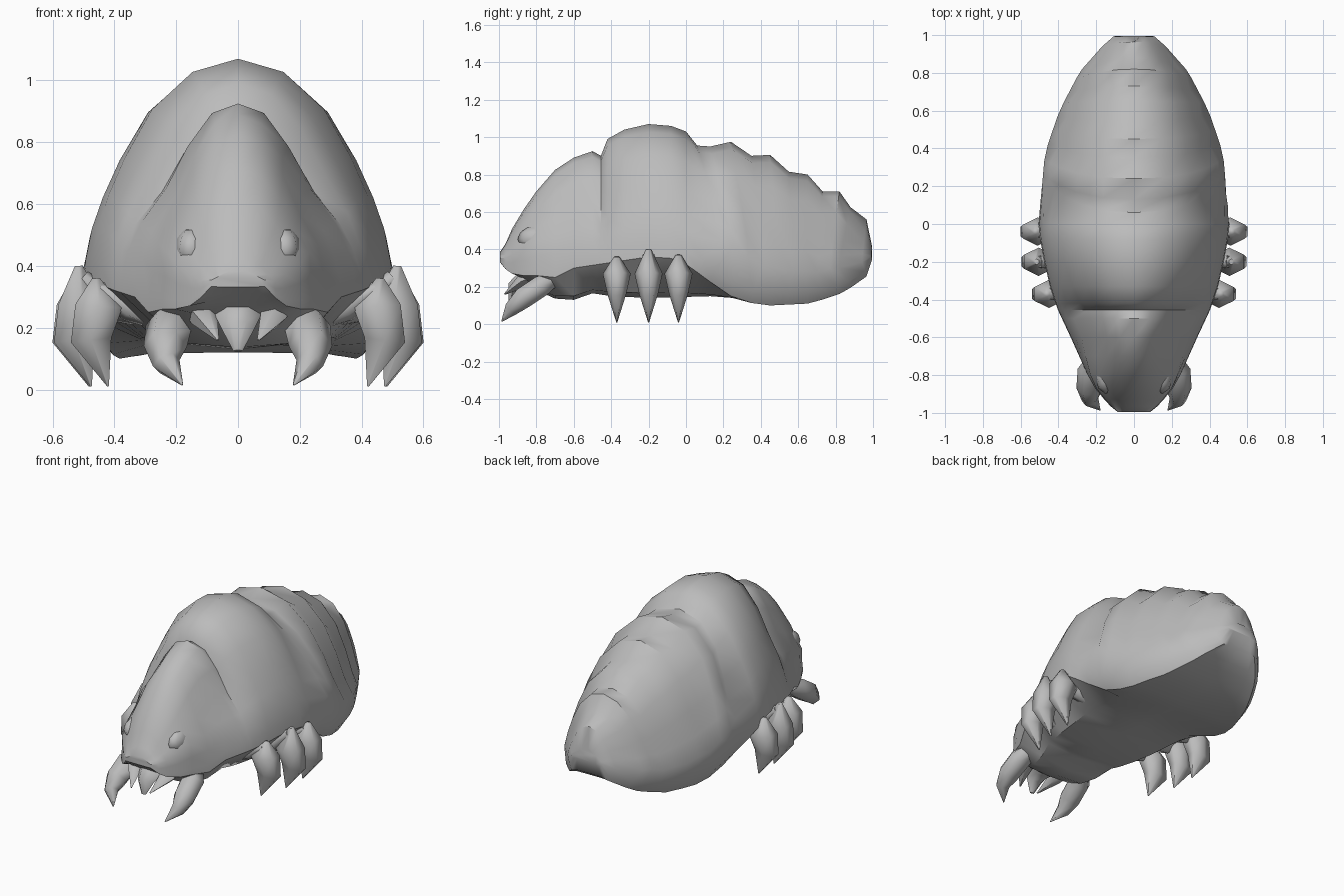
import bpy, bmesh, math
from mathutils import Vector

if "Cube" in bpy.data.objects:
    bpy.data.objects.remove(bpy.data.objects["Cube"])

grey = bpy.data.materials.new("chitin grey")
grey.diffuse_color = (0.5, 0.5, 0.5, 1)
grey.use_nodes = True
grey.node_tree.nodes["Principled BSDF"].inputs["Base Color"].default_value = grey.diffuse_color


def finish(name, bm, angle=50):
    bmesh.ops.remove_doubles(bm, verts=bm.verts, dist=0.0005)
    bmesh.ops.recalc_face_normals(bm, faces=bm.faces)
    me = bpy.data.meshes.new(name)
    bm.to_mesh(me)
    bm.free()
    ob = bpy.data.objects.new(name, me)
    bpy.context.collection.objects.link(ob)
    me.materials.append(grey)
    bpy.ops.object.select_all(action='DESELECT')
    ob.select_set(True)
    bpy.context.view_layer.objects.active = ob
    bpy.ops.object.shade_smooth_by_angle(angle=math.radians(angle))
    return ob


def loft(bm, rings):
    rows = [[bm.verts.new(p) for p in r] for r in rings]
    for a, b in zip(rows, rows[1:]):
        n = len(a)
        for i in range(n):
            j = (i + 1) % n
            bm.faces.new((a[i], a[j], b[j], b[i]))
    for row in (rows[0], rows[-1]):
        bm.faces.new(row)


def tube(name, path, sizes, sides=6, phase=0):
    """Tapered limb along a path; each size is (half width, half depth)."""
    pts = [Vector(p) for p in path]
    rings = []
    for i, p in enumerate(pts):
        t = (pts[min(i + 1, len(pts) - 1)] - pts[max(i - 1, 0)]).normalized()
        u = (Vector((1, 0, 0)) - t * t.x).normalized()
        v = t.cross(u)
        a, b = sizes[i]
        rings.append([p + u * a * math.cos(k * math.tau / sides + phase)
                      + v * b * math.sin(k * math.tau / sides + phase) for k in range(sides)])
    bm = bmesh.new()
    loft(bm, rings)
    return finish(name, bm, 65)


def pair(name, path, sizes, sides=6, phase=0):
    for side, s in (("right", 1), ("left", -1)):
        tube(f"{name}_{side}", [(x * s, y, z) for x, y, z in path], sizes, sides, phase)


def clamp(v):
    return min(1, max(0, v))


def lerp(table, y):
    for (a, p), (b, q) in zip(table, table[1:]):
        if y <= b:
            return p + (q - p) * max(0, (y - a) / (b - a))
    return table[-1][1]


# Body profiles along y: back ridge, shell rim, half width, belly
RIDGE = [(-.995, .385), (-.965, .43), (-.93, .51), (-.87, .61), (-.8, .71), (-.7, .825),
         (-.6, .89), (-.5, .925), (-.455, .9), (-.42, .99), (-.33, 1.04), (-.2, 1.07),
         (-.08, 1.06), (0, 1.03), (.06, .955), (.13, .95), (.24, .975), (.35, .9),
         (.45, .905), (.55, .815), (.65, .8), (.73, .71), (.82, .71), (.88, .625),
         (.965, .56), (.995, .42)]
RIM = [(-1, .34), (-.95, .275), (-.88, .26), (-.8, .26), (-.7, .25), (-.6, .3), (-.4, .33),
       (-.2, .36), (-.1, .36), (0, .32), (.1, .25), (.2, .17), (.3, .12), (.45, .1), (.65, .11),
       (.8, .15), (.96, .24), (1, .36)]
WIDTH = [(-1, .08), (-.96, .13), (-.88, .2), (-.8, .245), (-.6, .335), (-.45, .405),
         (-.3, .455), (-.1, .495), (.05, .51), (.2, .5), (.4, .463), (.6, .395),
         (.8, .29), (.9, .215), (1, .1)]
BELLY = [(-1, .335), (-.95, .3), (-.88, .25), (-.75, .14), (-.6, .13), (-.5, .165), (-.4, .15),
         (-.2, .14), (.15, .15), (.3, .135), (.45, .12), (.65, .13), (.8, .17),
         (.96, .25), (1, .37)]
# Half sections (width factor, height factor) from ridge to rim
HEAD = [(0, 1), (.22, .95), (.43, .77), (.61, .55), (.83, .36), (.93, .22), (.99, .08), (1, 0)]
SNOUT = [(0, 1), (.32, .95), (.6, .78), (.8, .56), (.97, .42), (.97, .24), (1, .08), (1, 0)]
THORAX = [(0, 1), (.31, .94), (.585, .77), (.77, .55), (.88, .38), (.95, .24), (.99, .1), (1, 0)]
TAIL = [(0, 1), (.33, .95), (.62, .79), (.81, .58), (.93, .4), (1, .25), (.96, .08), (.86, 0)]
GROOVES = (.06, .35, .55, .73, .88)


def body_ring(y):
    top, rim = lerp(RIDGE, y), lerp(RIM, y)
    belly = lerp(BELLY, y)
    # blend between neighbouring section shapes
    if y < -.44:
        a, b, k = HEAD, SNOUT, clamp((-.6 - y) / .25)
    elif y < -.15:
        a, b, k = HEAD, THORAX, clamp(.45 + (y + .42) / .3)
    else:
        a, b, k = THORAX, TAIL, clamp(y / .2)
    half = []
    for p, q in zip(a, b):
        fx, fz = (p[i] + (q[i] - p[i]) * k for i in (0, 1))
        # segment lines slant backwards down the flanks
        fade = clamp(y / .06) * clamp((1 - y) / .12)
        shift = (.15 - .24 * y) * fade * min(1, (1 - fz) * 1.5) * clamp((fz - .05) * 5)
        if y in GROOVES and .3 < fz < .9:
            fx *= .94
        notch = .02 if y > .98 and fz == 1 else 0
        half.append((lerp(WIDTH, y + shift) * fx, y + shift - notch, rim + (top - rim) * fz))
    under = lerp(WIDTH, y) * .62
    half += [(under, y, belly + (rim - belly) * .12), (0, y, belly)]
    return half + [(-x, yy, z) for x, yy, z in reversed(half[1:-1])]


bm = bmesh.new()
loft(bm, [body_ring(y) for y, _ in RIDGE])
finish("body_shell", bm, 40)

# Low brow ridges sunk into the head
for s in (1, -1):
    bm = bmesh.new()
    bmesh.ops.create_uvsphere(bm, u_segments=8, v_segments=6, radius=1)
    for v in bm.verts:
        v.co = Vector((s * (.15 + v.co.x * .055), -.8 + v.co.y * .1, .455 + v.co.z * .07))
    finish("brow_right" if s > 0 else "brow_left", bm, 80)

# Curved mandibles
pair("mandible", [(.19, -.7, .25), (.225, -.78, .2), (.235, -.87, .14), (.232, -.93, .085),
                  (.18, -.985, .015)],
     [(.05, .045), (.075, .065), (.07, .065), (.045, .045), (.003, .003)])
# Short feelers beside the mouth
pair("feeler", [(.13, -.78, .26), (.11, -.87, .235), (.065, -.97, .16)],
     [(.05, .04), (.045, .04), (.004, .004)], 5)
# Central mouth plate
tube("mouth_plate", [(0, -.76, .25), (0, -.86, .25), (0, -.92, .2), (0, -.94, .125)],
     [(.09, .06), (.08, .06), (.055, .04), (.015, .01)])

# Three pairs of legs: thigh plus pointed blade with a flat outer face
for label, y, x, top in (("front", -.37, .45, .36), ("middle", -.2, .505, .4),
                         ("rear", -.04, .51, .37)):
    pair(f"{label}_thigh", [(.27, y + .01, .24), (x - .1, y, .27), (x, y, top - .04)],
         [(.045, .05), (.05, .05), (.03, .035)])
    pair(f"{label}_leg", [(x + .01, y, top), (x, y, .27), (x + .025, y, .16), (x - .03, y, .01)],
         [(.015, .015), (.088, .075), (.076, .05), (.003, .003)], 6, math.pi / 6)
